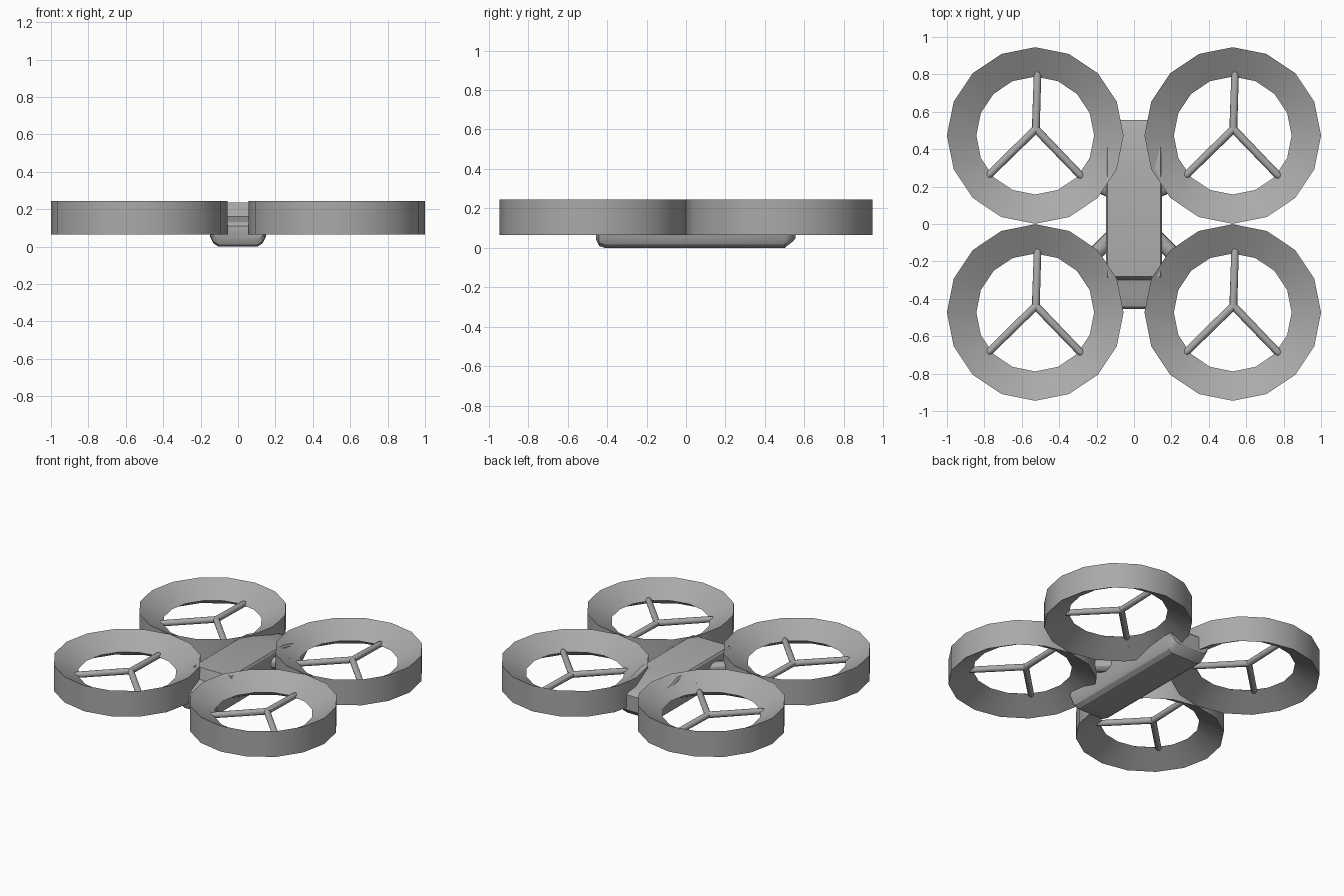
import bpy, bmesh, math
from mathutils import Vector, Matrix

cube = bpy.data.objects.get("Cube")
if cube:
    bpy.data.objects.remove(cube)

grey = bpy.data.materials.new("mid_grey")
grey.use_nodes = True
COLOUR = (0.4, 0.4, 0.4, 1)
grey.diffuse_color = COLOUR
grey.node_tree.nodes["Principled BSDF"].inputs["Base Color"].default_value = COLOUR


def finish(bm, name):
    """Turn a bmesh into a shaded object."""
    bmesh.ops.recalc_face_normals(bm, faces=bm.faces)
    mesh = bpy.data.meshes.new(name)
    bm.to_mesh(mesh)
    bm.free()
    mesh.materials.append(grey)
    obj = bpy.data.objects.new(name, mesh)
    bpy.context.collection.objects.link(obj)
    bpy.ops.object.select_all(action='DESELECT')
    obj.select_set(True)
    bpy.context.view_layer.objects.active = obj
    bpy.ops.object.shade_smooth_by_angle(angle=math.radians(30))
    return obj


def bridge(bm, loops, closed=False):
    """Skin neighbouring loops of vertices with quads."""
    pairs = list(zip(loops, loops[1:]))
    if closed:
        pairs.append((loops[-1], loops[0]))
    for a, b in pairs:
        for i in range(len(a)):
            j = (i + 1) % len(a)
            bm.faces.new((a[i], a[j], b[j], b[i]))


def rod(bm, start, end, stations, sides=12):
    """Round rod; stations are (fraction along, radius)."""
    start, end = Vector(start), Vector(end)
    axis = end - start
    turn = axis.to_track_quat('Z', 'Y')
    loops = []
    for t, r in stations:
        loops.append([bm.verts.new(start + axis * t + turn @ Vector(
            (r * math.cos(k * math.tau / sides), r * math.sin(k * math.tau / sides), 0)))
            for k in range(sides)])
    bridge(bm, loops)
    bm.faces.new(loops[0])
    bm.faces.new(loops[-1])


MID = 0.155

# Duct ring: vertical outer wall, wedge-shaped inside
def duct(name, cx, cy):
    bm = bmesh.new()
    loops = []
    for r, z in ((0.472, 0.065), (0.472, 0.245), (0.315, MID)):
        loops.append([bm.verts.new((cx + r * math.cos(k * math.tau / 16),
                                    cy + r * math.sin(k * math.tau / 16), z))
                      for k in range(16)])
    bridge(bm, loops, closed=True)
    finish(bm, name)


# Three-bladed rotor made of tapered rods
def rotor(name, cx, cy):
    bm = bmesh.new()
    hub = Vector((cx + 0.003, cy + 0.035, MID))
    for dx, dy in ((0.01, 0.315), (-0.265, -0.26), (0.255, -0.265)):
        rod(bm, hub, hub + Vector((dx, dy, 0)),
            ((0, 0.021), (0.92, 0.02), (0.97, 0.016), (1, 0.007)))
    finish(bm, name)


# Arm tying a duct to the body
def arm(name, start, end):
    bm = bmesh.new()
    rod(bm, start, end, ((0, 0.04), (1, 0.04)))
    finish(bm, name)


for side, sx in (("left", 1), ("right", -1)):
    for place, sy in (("front", -1), ("back", 1)):
        tag = f"{place}_{side}"
        cx, cy = sx * 0.528, sy * 0.473
        duct(tag + "_duct", cx, cy)
        rotor(tag + "_rotor", cx, cy)
    arm(f"front_{side}_arm", (sx * 0.11, -0.06, MID), (sx * 0.24, -0.19, MID))
    arm(f"back_{side}_arm", (sx * 0.10, 0.17, MID), (sx * 0.24, 0.23, MID))

# Body hull: lofted sections (y, bottom, top) with chamfered belly
bm = bmesh.new()
loops = []
for y, low, top in ((-0.455, 0.04, 0.11), (-0.44, 0.01, 0.13), (-0.41, 0, 0.14),
                    (-0.335, 0, 0.15), (-0.30, 0, 0.16), (-0.28, 0, 0.235),
                    (0.295, 0, 0.235), (0.50, 0, 0.18), (0.545, 0.035, 0.165),
                    (0.555, 0.05, 0.155)):
    half = [(0.105, low), (0.132, low + 0.018), (0.15, low + 0.055),
            (0.15, top - 0.012), (0.142, top)]
    section = half + [(-x, z) for x, z in reversed(half)]
    loops.append([bm.verts.new((x, y, z)) for x, z in section])
bridge(bm, loops)
bm.faces.new(loops[0])
bm.faces.new(loops[-1])
finish(bm, "body")
